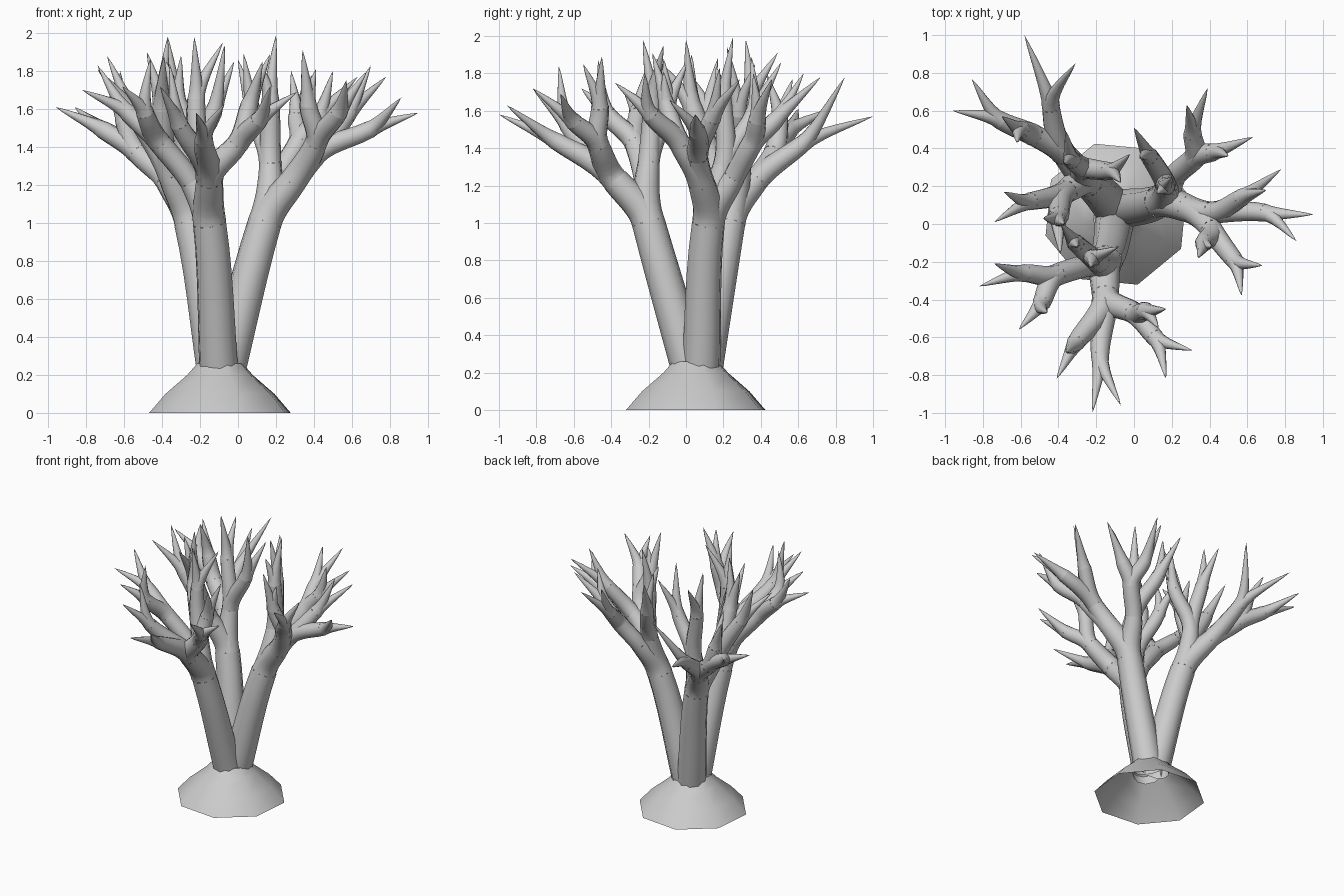
import bpy
import bmesh
from math import cos, sin, radians
from mathutils import Vector

default_cube = bpy.data.objects.get("Cube")
if default_cube:
    bpy.data.objects.remove(default_cube, do_unlink=True)

GREY = (0.6, 0.6, 0.6, 1)
material = bpy.data.materials.new("plain grey")
material.use_nodes = True
material.diffuse_color = GREY
material.node_tree.nodes["Principled BSDF"].inputs["Base Color"].default_value = GREY


class Node:
    """A joint of the tree: a position and the joints that grow out of it."""

    def __init__(self, x, y, z, *children):
        self.pos = Vector((x, y, z))
        self.children = children
        self.tips = sum(child.tips for child in children) or 1
        # Thicker where more tips hang on the joint, pointed at the tips
        self.radius = 0.039 * self.tips ** 0.3 if children else 0.0
        self.heading = Vector((0, 0, 1))

    def aim(self, parent):
        """Blend the incoming direction with the mean outgoing one."""
        incoming = (self.pos - parent.pos).normalized()
        outgoing = Vector()
        for child in self.children:
            outgoing += (child.pos - self.pos).normalized()
        if self.children:
            self.heading = (incoming + outgoing.normalized()).normalized()
        else:
            self.heading = incoming
        for child in self.children:
            child.aim(self)


def add_segment(curve, start, end):
    """One tapered, bent tube between two joints; spikes are straighter."""
    spline = curve.splines.new("BEZIER")
    spline.bezier_points.add(1)
    spline.resolution_u = 6
    spline.use_smooth = True
    reach = (end.pos - start.pos).length / (3 if end.children else 5)
    for point, joint in zip(spline.bezier_points, (start, end)):
        point.handle_left_type = point.handle_right_type = "FREE"
        point.co = joint.pos
        point.handle_left = joint.pos - joint.heading * reach
        point.handle_right = joint.pos + joint.heading * reach
        point.radius = joint.radius


def grow(curve, joint):
    for child in joint.children:
        add_segment(curve, joint, child)
        grow(curve, child)


def add_trunk(name, root):
    root.radius = 0.105
    root.heading = (root.children[0].pos - root.pos).normalized()
    root.children[0].aim(root)
    curve = bpy.data.curves.new(name, "CURVE")
    curve.dimensions = "3D"
    curve.bevel_depth = 1.0
    curve.bevel_resolution = 3
    grow(curve, root)
    curve.materials.append(material)
    trunk = bpy.data.objects.new(name, curve)
    bpy.context.collection.objects.link(trunk)
    bpy.ops.object.select_all(action="DESELECT")
    trunk.select_set(True)
    bpy.context.view_layer.objects.active = trunk
    bpy.ops.object.convert(target="MESH")
    bpy.ops.object.shade_smooth()


# Front trunk: forward limb, side limb and upright limb
front_limb = Node(-.15, -.38, 1.23,
    Node(-.18, -.7, 1.44, Node(-.22, -1, 1.58), Node(-.07, -.96, 1.63)),
    Node(-.31, -.63, 1.52, Node(-.41, -.82, 1.72), Node(-.36, -.68, 1.84)),
    Node(0, -.47, 1.42,
        Node(.11, -.6, 1.54, Node(.17, -.82, 1.72), Node(.31, -.67, 1.69)),
        Node(.06, -.46, 1.62, Node(.17, -.45, 1.89), Node(.13, -.55, 1.85))))
side_limb = Node(-.25, -.22, 1.22,
    Node(-.41, -.27, 1.42,
        Node(-.58, -.26, 1.58, Node(-.82, -.33, 1.7), Node(-.74, -.21, 1.83)),
        Node(-.49, -.42, 1.58, Node(-.61, -.56, 1.72), Node(-.46, -.47, 1.87))))
upright_limb = Node(-.19, -.2, 1.32,
    Node(-.22, -.18, 1.65, Node(-.08, -.12, 1.95), Node(-.23, -.23, 1.98)),
    Node(-.31, -.1, 1.62, Node(-.39, .01, 1.87), Node(-.3, -.12, 1.88)))
add_trunk("front_trunk", Node(-.1, .03, .2,
    Node(-.15, -.2, 1, front_limb, side_limb, upright_limb)))

# Left trunk: outer limb, back limb and upright limb
outer_limb = Node(.29, .08, 1.22,
    Node(.41, .06, 1.36,
        Node(.69, .06, 1.49, Node(.95, .05, 1.58), Node(.86, -.09, 1.66)),
        Node(.57, .14, 1.56, Node(.78, .29, 1.77), Node(.7, .18, 1.83))),
    Node(.41, -.03, 1.42,
        Node(.53, -.19, 1.58, Node(.57, -.38, 1.75), Node(.68, -.22, 1.8)),
        Node(.37, -.1, 1.62, Node(.34, -.18, 1.91), Node(.41, -.12, 1.81))))
back_limb = Node(.22, .26, 1.25,
    Node(.32, .35, 1.42,
        Node(.42, .38, 1.55, Node(.63, .46, 1.77), Node(.5, .36, 1.8)),
        Node(.31, .48, 1.55, Node(.39, .72, 1.78), Node(.28, .63, 1.8))))
upright_limb = Node(.17, .2, 1.3,
    Node(.17, .2, 1.64, Node(.2, .25, 1.99), Node(.12, .16, 1.84)),
    Node(.08, .36, 1.58, Node(0, .51, 1.86), Node(.03, .35, 1.89)))
add_trunk("left_trunk", Node(-.07, .08, .2,
    Node(.14, .12, 1, outer_limb, back_limb, upright_limb)))

# Back trunk: outer limb, side limb and upright limb
outer_limb = Node(-.37, .37, 1.22,
    Node(-.44, .62, 1.42, Node(-.58, 1, 1.57), Node(-.31, .85, 1.78)),
    Node(-.53, .47, 1.37,
        Node(-.71, .55, 1.49, Node(-.96, .6, 1.61), Node(-.86, .77, 1.61)),
        Node(-.6, .5, 1.54, Node(-.7, .57, 1.77), Node(-.62, .43, 1.8))))
side_limb = Node(-.36, .17, 1.25,
    Node(-.55, .12, 1.58, Node(-.69, .17, 1.88), Node(-.74, .01, 1.81)),
    Node(-.4, .04, 1.6,
        Node(-.39, -.16, 1.88), Node(-.48, .03, 1.9), Node(-.37, 0, 1.98)))
upright_limb = Node(-.27, .29, 1.3,
    Node(-.13, .28, 1.58, Node(-.02, .37, 1.85), Node(-.07, .22, 1.94)),
    Node(-.33, .34, 1.65, Node(-.36, .49, 1.91), Node(-.37, .32, 1.98)))
add_trunk("back_trunk", Node(-.11, .09, .2,
    Node(-.25, .23, 1, outer_limb, side_limb, upright_limb)))

# Root mound: a hollow eight-sided skirt, open underneath
SIDES = 8
mound_mesh = bpy.data.meshes.new("root_mound")
bm = bmesh.new()
rings = []
for radius, height in ((.39, 0), (.3, .1), (.18, .2), (.125, .26)):
    ring = []
    for i in range(SIDES):
        angle = radians(17 + i * 360 / SIDES)
        ring.append(bm.verts.new((radius * cos(angle) - .095,
                                  radius * sin(angle) + .052, height)))
    rings.append(ring)
for low, high in zip(rings, rings[1:]):
    for i in range(SIDES):
        j = (i + 1) % SIDES
        bm.faces.new((low[i], low[j], high[j], high[i]))
bm.faces.new(rings[-1])
for face in bm.faces:
    face.smooth = len(face.verts) == 4
bm.to_mesh(mound_mesh)
bm.free()
mound_mesh.materials.append(material)
bpy.context.collection.objects.link(bpy.data.objects.new("root_mound", mound_mesh))
